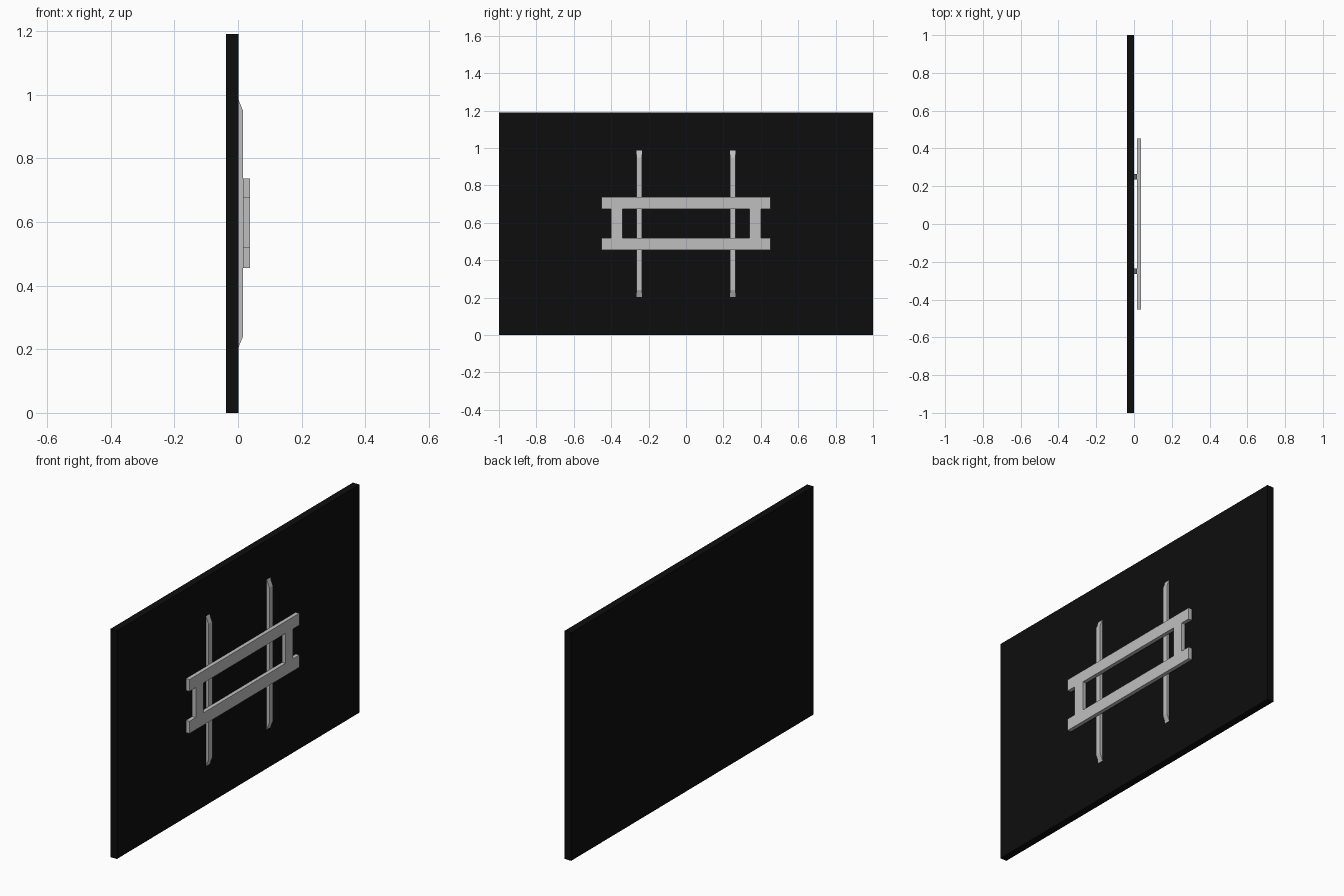
import bpy
import bmesh

cube = bpy.data.objects.get("Cube")
if cube:
    bpy.data.objects.remove(cube, do_unlink=True)


def material(name, rgb):
    mat = bpy.data.materials.new(name)
    mat.use_nodes = True
    color = (*rgb, 1)
    mat.diffuse_color = color
    mat.node_tree.nodes["Principled BSDF"].inputs["Base Color"].default_value = color
    return mat


black = material("black", (0.004, 0.004, 0.004))
grey = material("light grey", (0.52, 0.52, 0.52))


def prism(name, profile, y0, y1, mat):
    """Extrude an x-z profile along y."""
    bm = bmesh.new()
    face = bm.faces.new([bm.verts.new((x, y0, z)) for x, z in profile])
    grown = bmesh.ops.extrude_face_region(bm, geom=[face])
    verts = [v for v in grown["geom"] if isinstance(v, bmesh.types.BMVert)]
    bmesh.ops.translate(bm, verts=verts, vec=(0, y1 - y0, 0))
    bmesh.ops.recalc_face_normals(bm, faces=bm.faces)
    mesh = bpy.data.meshes.new(name)
    bm.to_mesh(mesh)
    bm.free()
    mesh.materials.append(mat)
    obj = bpy.data.objects.new(name, mesh)
    bpy.context.collection.objects.link(obj)


def box(name, x0, x1, y0, y1, z0, z1, mat):
    prism(name, [(x0, z0), (x1, z0), (x1, z1), (x0, z1)], y0, y1, mat)


BACK, WALL, RAIL, FRONT = -0.037, 0.001, 0.016, 0.037

# Flat panel
box("panel", BACK, WALL, -1, 1, 0, 1.19, black)

# Upright rails with sloped ends
rail = [(WALL, 0.204), (RAIL, 0.241), (RAIL, 0.949), (WALL, 0.986)]
for side, y in (("right", -0.25), ("left", 0.25)):
    prism(f"rail_{side}", rail, y - 0.015, y + 0.015, grey)

# Mounting frame: two long bars joined by two short posts
for level, z0, z1 in (("lower", 0.455, 0.519), ("upper", 0.675, 0.737)):
    box(f"{level}_bar", RAIL, FRONT, -0.453, 0.453, z0, z1, grey)
for side, y in (("right", -0.37), ("left", 0.37)):
    box(f"post_{side}", RAIL, FRONT, y - 0.031, y + 0.031, 0.519, 0.675, grey)
